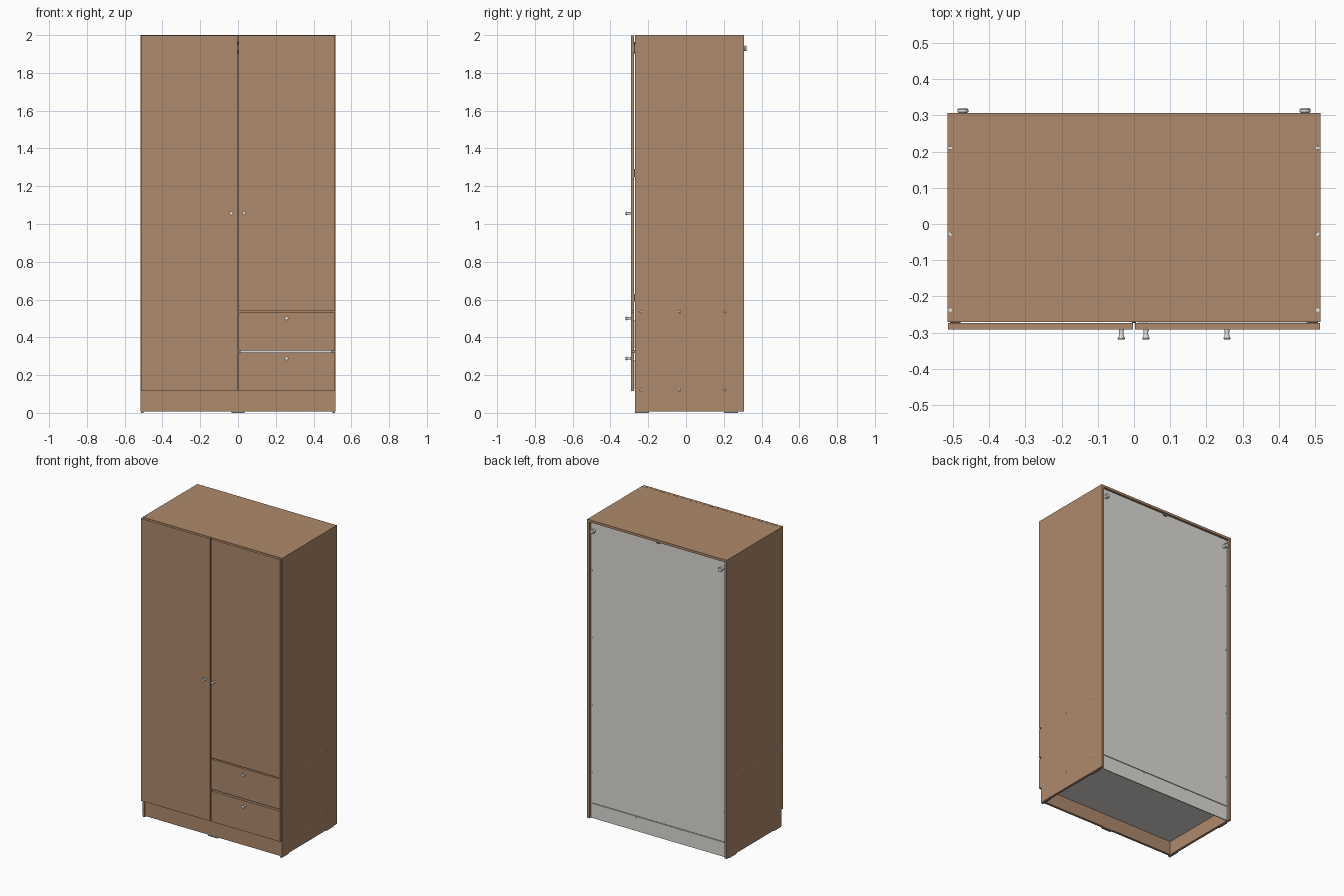
import bpy, bmesh
from math import cos, sin, tau
from mathutils import Vector

cube = bpy.data.objects.get("Cube")
if cube:
    bpy.data.objects.remove(cube, do_unlink=True)


def material(name, r, g, b):
    m = bpy.data.materials.new(name)
    m.use_nodes = True
    m.diffuse_color = (r, g, b, 1)
    m.node_tree.nodes["Principled BSDF"].inputs["Base Color"].default_value = (r, g, b, 1)
    return m


WOOD = material("brown wood", 0.42, 0.252, 0.147)
GREY = material("pale grey board", 0.73, 0.71, 0.665)
METAL = material("light metal", 0.75, 0.75, 0.74)
PLASTIC = material("grey plastic", 0.25, 0.24, 0.22)
DARK = material("dark fitting", 0.06, 0.055, 0.05)


def finish(name, bm, mat):
    bmesh.ops.recalc_face_normals(bm, faces=bm.faces)
    mesh = bpy.data.meshes.new(name)
    bm.to_mesh(mesh)
    bm.free()
    mesh.materials.append(mat)
    obj = bpy.data.objects.new(name, mesh)
    bpy.context.collection.objects.link(obj)
    return obj


def box(name, x, y, z, mat):
    """Box given by its (min, max) range on each axis."""
    bm = bmesh.new()
    bmesh.ops.create_cube(bm, size=1)
    for v in bm.verts:
        v.co = [r[0] if c < 0 else r[1] for c, r in zip(v.co, (x, y, z))]
    return finish(name, bm, mat)


def lathe(name, origin, axis, profile, mat, sides=20):
    """Turned part: profile of (radius, distance) along an axis."""
    rot = Vector((0, 0, 1)).rotation_difference(Vector(axis))
    bm = bmesh.new()
    rings = []
    for r, d in profile:
        rings.append([bm.verts.new(Vector(origin) + rot @ Vector(
            (r * cos(tau * i / sides), r * sin(tau * i / sides), d))) for i in range(sides)])
    for a, b in zip(rings, rings[1:]):
        for i in range(sides):
            j = (i + 1) % sides
            bm.faces.new((a[i], a[j], b[j], b[i]))
    bm.faces.new(rings[0])
    bm.faces.new(rings[-1])
    obj = finish(name, bm, mat)
    bpy.ops.object.select_all(action='DESELECT')
    obj.select_set(True)
    bpy.context.view_layer.objects.active = obj
    bpy.ops.object.shade_smooth_by_angle()
    return obj


W, T = 0.515, 0.016            # half width, board thickness
FRONT, BACK = -0.271, 0.307    # carcass depth
INNER = W - T
LOW = 0.007                    # height of the feet
BOARD = (0.286, 0.292)         # back board
DOOR = (-0.291, -0.274)
NAIL = [(0.004, 0), (0.003, 0.002)]

# Carcass
for s, side in ((1, "left"), (-1, "right")):
    box(side + "_side", sorted((s * INNER, s * W)), (FRONT, BACK), (LOW, 2 - T), WOOD)
    for y, end in ((-0.235, "front"), (0.235, "back")):
        box(f"{side}_{end}_foot", sorted((s * (INNER + 0.002), s * (W - 0.002))),
            (y - 0.035, y + 0.04), (0, LOW), PLASTIC)
    # Screw caps on the side and the top
    for y in (-0.24, -0.035, 0.205):
        for z in (0.122, 0.535):
            lathe(side + "_side_screw", (s * W, y, z), (s, 0, 0), [(0.006, 0), (0.005, 0.001)], METAL, 10)
    for y in (-0.238, -0.028, 0.21):
        lathe(side + "_top_screw", (s * 0.508, y, 2), (0, 0, 1), [(0.006, -0.002), (0.005, 0.0005)], METAL, 10)
    # Wall bumpers and nails at the back
    lathe(side + "_wall_bumper", (s * 0.473, BOARD[1], 1.93), (0, 1, 0),
          [(0.011, 0), (0.011, 0.016), (0.015, 0.017), (0.015, 0.025), (0.012, 0.028)], METAL)
    for z in (0.31, 0.76, 1.21, 1.66):
        lathe(side + "_nail", (s * 0.49, BOARD[1], z), (0, 1, 0), NAIL, METAL, 10)

box("top_panel", (-W, W), (FRONT, BACK), (2 - T, 2), WOOD)
box("front_plinth", (-INNER, INNER), (-0.266, -0.25), (LOW, 0.116), WOOD)
box("bottom_panel", (-INNER, INNER), (-0.25, 0.285), (0.098, 0.114), GREY)
box("front_middle_foot", (-0.035, 0.035), (-0.267, -0.247), (0, LOW + 0.001), PLASTIC)
box("back_board", (-INNER, INNER), BOARD, (0.108, 2 - T), GREY)
box("back_plinth", (-INNER, INNER), BOARD, (LOW, 0.104), GREY)
box("top_back_bracket", (-0.012, 0.012), (BOARD[1], 0.3), (1.972, 2 - T), PLASTIC)
for x in (-0.165, 0.165):
    lathe("lower_nail", (x, BOARD[1], 0.098), (0, 1, 0), NAIL, METAL, 10)

# Interior
box("middle_divider", (-T / 2, T / 2), (FRONT + 0.005, 0.284), (0.114, 2 - T), WOOD)
box("drawer_bay_shelf", (T / 2, INNER), (FRONT + 0.005, 0.284), (0.527, 0.543), WOOD)

# Doors
box("right_door", (-0.514, -0.003), DOOR, (0.115, 1.999), WOOD)
box("left_door", (0.003, 0.514), DOOR, (0.54, 1.999), WOOD)
for s, heights in ((-1, (0.18, 0.61, 1.27, 1.93)), (1, (0.61, 1.27, 1.93))):
    for z in heights:
        box("hinge", sorted((s * 0.48, s * 0.508)), (DOOR[1], FRONT), (z - 0.02, z + 0.02), DARK)
for z in (1.91, 1.955):
    box("door_catch", (-0.006, 0.006), (DOOR[1], FRONT + 0.005), (z - 0.008, z + 0.008), DARK)

# Drawers
for name, z0, z1 in (("lower", 0.115, 0.319), ("upper", 0.331, 0.532)):
    box(name + "_drawer_front", (0.003, 0.514), DOOR, (z0, z1), WOOD)
    box(name + "_drawer_floor", (0.03, 0.48), (DOOR[1], 0.22), (z0 + 0.02, z0 + 0.026), GREY)
    box(name + "_drawer_back", (0.03, 0.48), (0.21, 0.222), (z0 + 0.02, z1 - 0.05), GREY)
    for x in (0.022, 0.476):
        box(name + "_drawer_side", (x, x + 0.012), (DOOR[1], 0.22), (z0 + 0.015, z1 - 0.04), GREY)
box("drawer_gap_rail", (0.012, 0.495), (-0.274, -0.262), (0.318, 0.332), GREY)

# Knobs
for x, z in ((-0.035, 1.056), (0.033, 1.056), (0.257, 0.5), (0.257, 0.288)):
    lathe("knob", (x, DOOR[0], z), (0, -1, 0),
          [(0.007, 0), (0.006, 0.012), (0.007, 0.02), (0.01, 0.024), (0.01, 0.027), (0.008, 0.028)], METAL)
